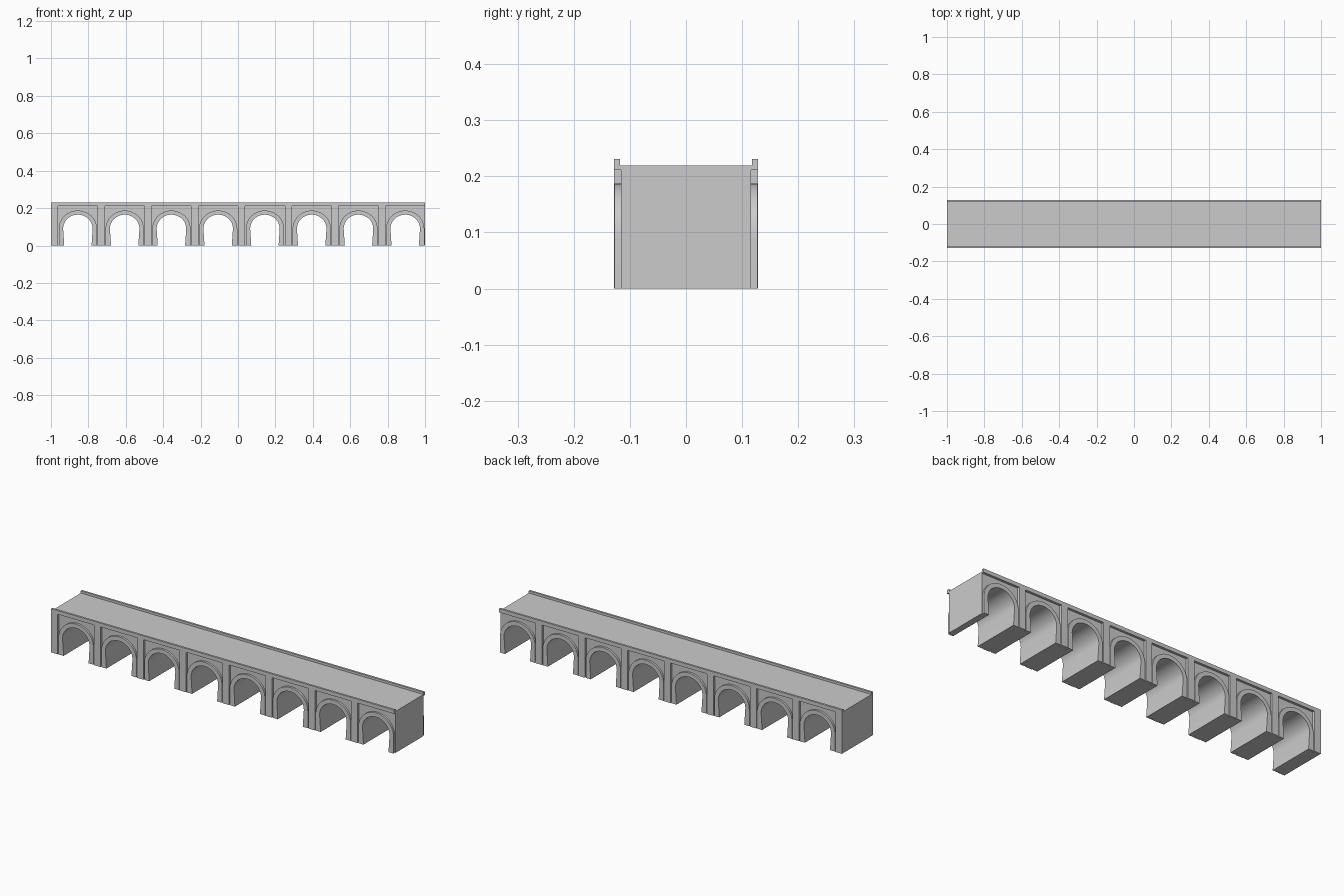
import bpy, bmesh
from math import cos, sin, pi

if "Cube" in bpy.data.objects:
    bpy.data.objects.remove(bpy.data.objects["Cube"])

BAYS, PITCH = 8, 0.25
SPRING = 0.09            # height where the arches start to curve
WALL, FACE = 0.116, 0.1285


def arch(cx, foot, half, rise, n=24):
    """Open arch outline from left foot to right foot."""
    curve = [(cx - half * cos(pi * i / n), SPRING + rise * sin(pi * i / n)) for i in range(n + 1)]
    return [(cx - foot, 0)] + curve + [(cx + foot, 0)]


def box(x0, x1, z0, z1):
    return [(x0, z0), (x1, z0), (x1, z1), (x0, z1)]


def extrude(name, profiles, y0, y1, mirror=True):
    """Extrude xz outlines along y, optionally mirrored to the back."""
    bm = bmesh.new()
    for pts in profiles:
        face = bm.faces.new([bm.verts.new((x, y0, z)) for x, z in pts])
        ext = bmesh.ops.extrude_face_region(bm, geom=[face], use_keep_orig=True)
        verts = [g for g in ext["geom"] if isinstance(g, bmesh.types.BMVert)]
        bmesh.ops.translate(bm, verts=verts, vec=(0, y1 - y0, 0))
    bmesh.ops.recalc_face_normals(bm, faces=bm.faces)
    me = bpy.data.meshes.new(name)
    bm.to_mesh(me)
    bm.free()
    ob = bpy.data.objects.new(name, me)
    bpy.context.collection.objects.link(ob)
    if mirror:
        m = ob.modifiers.new("Mirror", "MIRROR")
        m.use_axis = (False, True, False)
        m.use_mirror_merge = False
    bpy.ops.object.select_all(action="DESELECT")
    ob.select_set(True)
    bpy.context.view_layer.objects.active = ob
    bpy.ops.object.shade_smooth_by_angle(angle=pi / 6)
    return ob


starts = [-1 + PITCH * i for i in range(BAYS)]
centres = [s + 0.144 for s in starts]

# Main body with tunnels through it
body = [(-1, 0.219), (-1, 0)]
for c in centres:
    body += arch(c, 0.073, 0.079, 0.075)
body += [(1, 0), (1, 0.219)]
extrude("bridge_body", [body], -WALL, WALL, mirror=False)

# Raised rings around the openings
rings = [arch(c, 0.102, 0.102, 0.097) + arch(c, 0.073, 0.079, 0.075)[::-1] for c in centres]
extrude("arch_rings", rings, -0.127, -WALL + 0.001)

# Pilasters at the left of each bay
extrude("pilasters", [box(s, s + 0.038, 0, 0.211) for s in starts], -FACE, -WALL + 0.001)

# Band and low parapet along each edge of the deck
extrude("parapets", [box(-1, 1, 0.211, 0.231)], -FACE, -0.1175)
extrude("parapet_backing", [box(-1, 1, 0.211, 0.219)], -0.1175, -WALL + 0.001)
